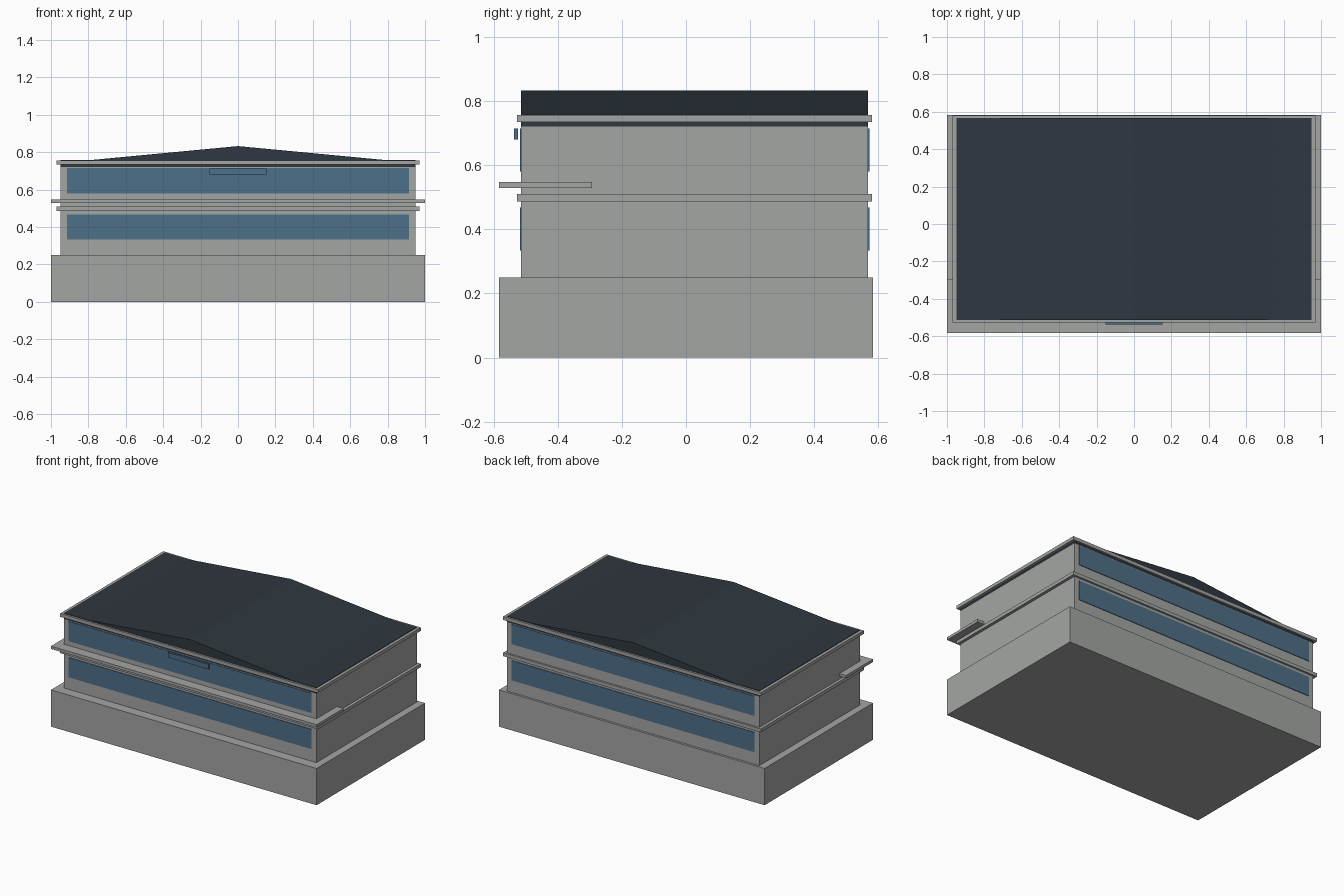
import bpy

if "Cube" in bpy.data.objects:
    bpy.data.objects.remove(bpy.data.objects["Cube"])


def material(name, rgb):
    m = bpy.data.materials.new(name)
    m.diffuse_color = (*rgb, 1.0)
    m.use_nodes = True
    m.node_tree.nodes["Principled BSDF"].inputs["Base Color"].default_value = m.diffuse_color
    return m


CONCRETE = material("concrete_grey", (0.37, 0.38, 0.37))
GLASS = material("window_blue", (0.075, 0.16, 0.25))
ROOF = material("roof_slate", (0.028, 0.038, 0.050))


def prism(name, profile, y0, y1, mat):
    """Extrude an (x, z) profile, counter-clockwise from the front, along y."""
    n = len(profile)
    verts = [(x, y, z) for y in (y0, y1) for x, z in profile]
    faces = [list(range(n)), list(range(2 * n - 1, n - 1, -1))]
    faces += [[(i + 1) % n, i, i + n, (i + 1) % n + n] for i in range(n)]
    mesh = bpy.data.meshes.new(name)
    mesh.from_pydata(verts, [], faces)
    mesh.materials.append(mat)
    obj = bpy.data.objects.new(name, mesh)
    bpy.context.collection.objects.link(obj)
    return obj


def box(name, half_x, y, z, mat):
    """Box centred on x, given its y and z ranges."""
    profile = [(-half_x, z[0]), (half_x, z[0]), (half_x, z[1]), (-half_x, z[1])]
    return prism(name, profile, y[0], y[1], mat)


BODY_Y = (-0.514, 0.568)
BAND_Y = (-0.527, 0.581)

# Wide plinth and main block
box("plinth", 1.0, (-0.583, 0.583), (0.0, 0.25), CONCRETE)
box("main_block", 0.95, BODY_Y, (0.25, 0.72), CONCRETE)

# Ledges around each storey and the front canopy slab
box("floor_ledge", 0.97, BAND_Y, (0.487, 0.51), CONCRETE)
box("roof_ledge", 0.97, BAND_Y, (0.734, 0.757), CONCRETE)
box("front_canopy", 1.0, (-0.583, -0.293), (0.529, 0.548), CONCRETE)

# Ribbon windows, front and back of both storeys
for storey, z in (("lower", (0.334, 0.468)), ("upper", (0.58, 0.715))):
    box(storey + "_front_window", 0.915, (BODY_Y[0] - 0.004, BODY_Y[0] + 0.002), z, GLASS)
    box(storey + "_back_window", 0.915, (BODY_Y[1] - 0.002, BODY_Y[1] + 0.004), z, GLASS)

# Blank panel in front of the upper window
box("front_panel", 0.153, (-0.536, -0.524), (0.68, 0.714), GLASS)

# Shallow gabled roof with flat eaves
prism("roof", [(-0.95, 0.72), (0.95, 0.72), (0.95, 0.76), (0.77, 0.76),
               (0.0, 0.833), (-0.77, 0.76), (-0.95, 0.76)],
      BODY_Y[0], BODY_Y[1], ROOF)
